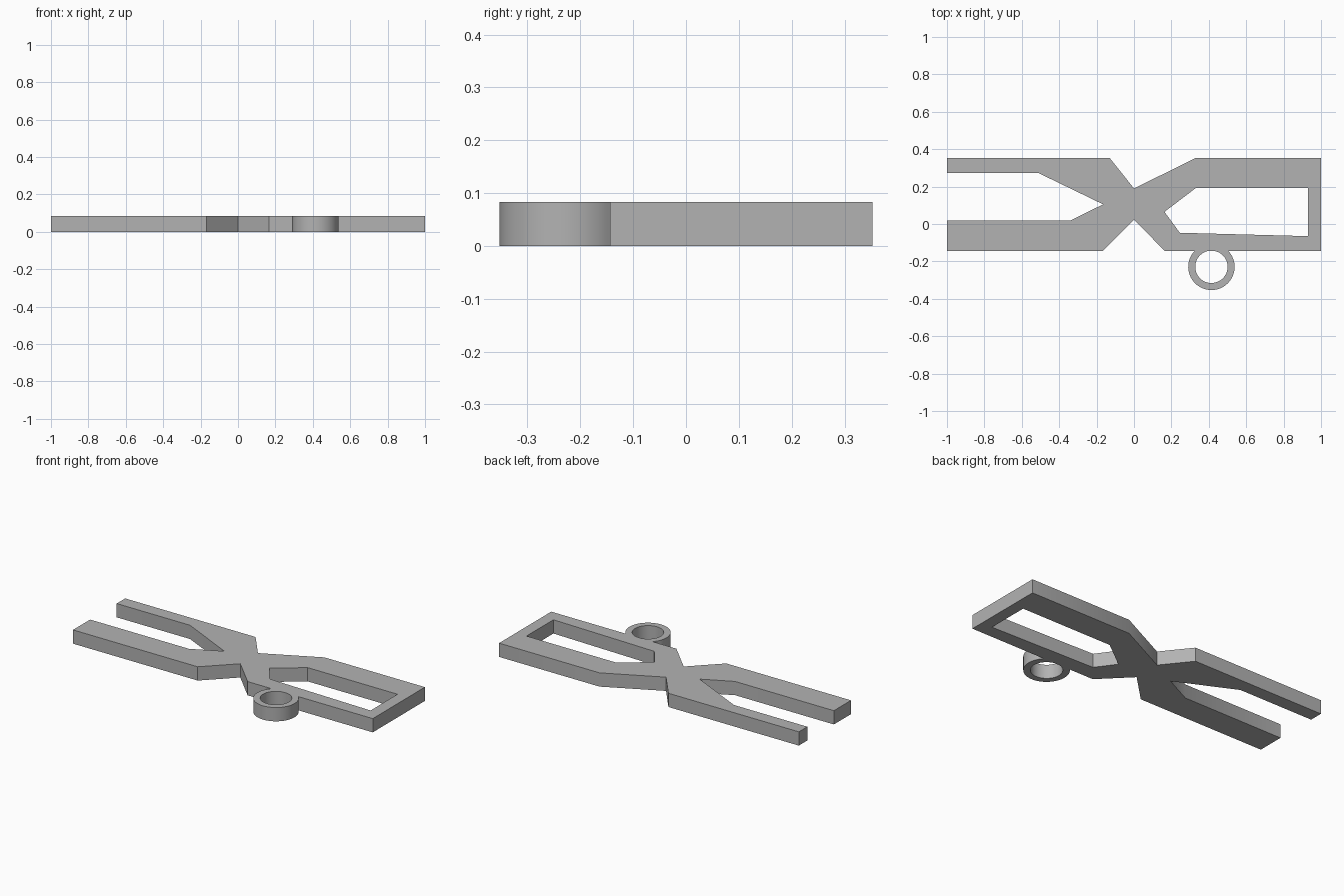
import bpy, bmesh
from math import sin, cos, pi, asin

old = bpy.data.objects.get("Cube")
if old:
    bpy.data.objects.remove(old, do_unlink=True)

HEIGHT = 0.083
TOP, BOTTOM = 0.353, -0.144          # back and front edges of the flat body
RING_X, RING_Y = 0.414, -0.229
RING_OUTER, RING_INNER = 0.124, 0.0865


def ring_arc(radius, steps=48):
    """Part of a ring circle lying in front of the body, from right to left."""
    a = asin((BOTTOM - RING_Y) / radius)
    start, sweep = a, -pi - 2 * a
    return [(RING_X + radius * cos(start + sweep * i / steps),
             RING_Y + radius * sin(start + sweep * i / steps))
            for i in range(steps + 1)]


# Outline: crossed arms, closed frame on one side, open prongs on the other
outline = [(-1, TOP), (-0.13, TOP), (0, 0.19), (0.33, TOP), (1, TOP), (1, BOTTOM)]
outline += ring_arc(RING_OUTER)
outline += [(0.165, BOTTOM), (0, 0.022), (-0.168, BOTTOM), (-1, BOTTOM),
            (-1, 0.019), (-0.34, 0.019), (-0.165, 0.105), (-0.51, 0.272), (-1, 0.272)]
frame_hole = [(0.33, 0.192), (0.93, 0.192), (0.93, -0.065), (0.245, -0.047), (0.163, 0.065)]

# Flat plate with both openings, raised to full thickness
bm = bmesh.new()
edges = []
for loop in (outline, frame_hole, ring_arc(RING_INNER)):
    verts = [bm.verts.new((x, y, 0)) for x, y in loop]
    edges += [bm.edges.new((v, verts[i - 1])) for i, v in enumerate(verts)]
bmesh.ops.triangle_fill(bm, edges=edges, use_beauty=True, use_dissolve=False)
raised = bmesh.ops.extrude_face_region(bm, geom=bm.faces[:], use_keep_orig=True)
bmesh.ops.translate(bm, vec=(0, 0, HEIGHT),
                    verts=[g for g in raised["geom"] if isinstance(g, bmesh.types.BMVert)])
bmesh.ops.recalc_face_normals(bm, faces=bm.faces[:])

mesh = bpy.data.meshes.new("clip_with_ring")
bm.to_mesh(mesh)
bm.free()
clip = bpy.data.objects.new("clip_with_ring", mesh)
bpy.context.collection.objects.link(clip)

# Plain grey
grey = bpy.data.materials.new("grey")
grey.use_nodes = True
colour = (0.45, 0.45, 0.45, 1)
grey.diffuse_color = colour
grey.node_tree.nodes["Principled BSDF"].inputs["Base Color"].default_value = colour
mesh.materials.append(grey)

bpy.ops.object.select_all(action="DESELECT")
clip.select_set(True)
bpy.context.view_layer.objects.active = clip
bpy.ops.object.shade_smooth_by_angle()
